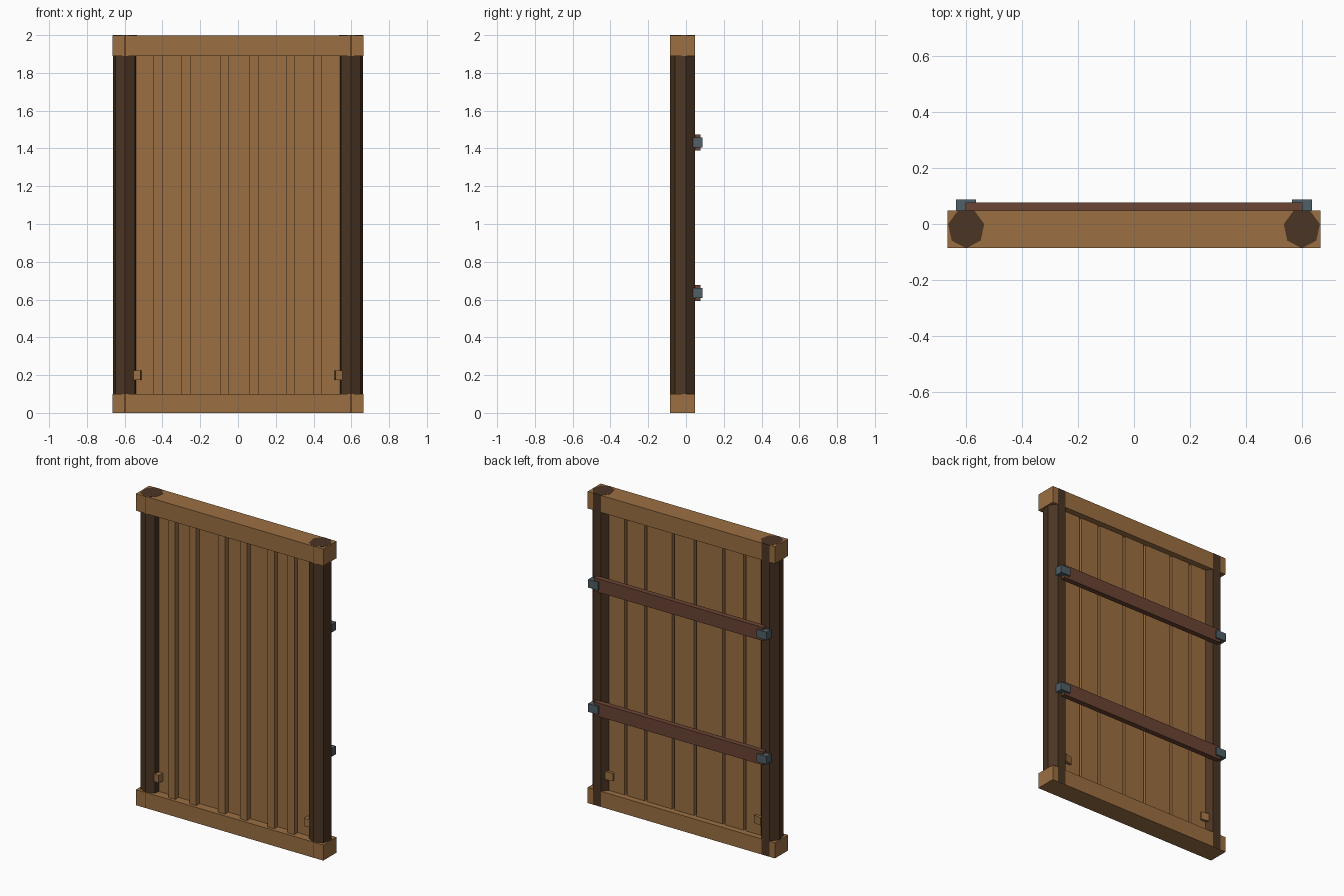
import bpy
from math import pi, sin, cos, radians

cube = bpy.data.objects.get("Cube")
if cube:
    bpy.data.objects.remove(cube, do_unlink=True)


def material(name, rgb):
    mat = bpy.data.materials.new(name)
    mat.use_nodes = True
    color = (*rgb, 1)
    mat.diffuse_color = color
    mat.node_tree.nodes["Principled BSDF"].inputs["Base Color"].default_value = color
    return mat


tan_wood = material("tan wood", (0.33, 0.16, 0.055))
dark_wood = material("dark wood", (0.07, 0.035, 0.017))
red_wood = material("reddish wood", (0.147, 0.058, 0.034))
metal = material("grey blue metal", (0.08, 0.115, 0.133))


def prism(name, outline, z0, z1, mat):
    """Extrude a counter-clockwise xy outline from z0 to z1."""
    n = len(outline)
    verts = [(x, y, z) for z in (z0, z1) for x, y in outline]
    faces = [tuple(reversed(range(n))), tuple(range(n, 2 * n))]
    faces += [(i, (i + 1) % n, (i + 1) % n + n, i + n) for i in range(n)]
    mesh = bpy.data.meshes.new(name)
    mesh.from_pydata(verts, [], faces)
    mesh.materials.append(mat)
    obj = bpy.data.objects.new(name, mesh)
    bpy.context.collection.objects.link(obj)
    return obj


def box(name, x, y, z, mat):
    outline = [(x[0], y[0]), (x[1], y[0]), (x[1], y[1]), (x[0], y[1])]
    return prism(name, outline, *z, mat)


# Top and bottom beams
box("bottom_beam", (-0.665, 0.665), (-0.085, 0.048), (0, 0.1), tan_wood)
box("top_beam", (-0.665, 0.665), (-0.085, 0.048), (1.89, 1.999), tan_wood)

# Seven-sided posts running through the beams, a corner facing forward
for side, label in ((1, "left"), (-1, "right")):
    angles = [2 * pi * i / 7 - pi / 2 for i in range(7)]
    ring = [(side * 0.598 + 0.066 * cos(a), -0.0155 + 0.0705 * sin(a)) for a in angles]
    prism(label + "_post", ring, 0.001, 2, dark_wood)

# Planks with narrow gaps, and battens covering the gaps in front
seams = [-0.424, -0.275, -0.072, 0.084, 0.279, 0.421]
edges = [-0.6] + seams + [0.6]
for i, (a, b) in enumerate(zip(edges, edges[1:])):
    box(f"plank_{i + 1}", (a + 0.008, b - 0.008), (-0.03, 0.01), (0.09, 1.9), tan_wood)
for i, x in enumerate(seams):
    box(f"batten_{i + 1}", (x - 0.024, x + 0.024), (-0.065, -0.03), (0.09, 1.9), tan_wood)

# Small pegs through the planks beside the posts, slightly turned
for side, label in ((1, "left"), (-1, "right")):
    peg = box(label + "_peg", (-0.026, 0.026), (-0.047, 0.047), (0.175, 0.225), tan_wood)
    peg.location = (side * 0.534, -0.018, 0)
    peg.rotation_euler.z = side * radians(10)

# Rear cross bars held by metal brackets
for z, level in ((0.635, "lower"), (1.432, "upper")):
    box(level + "_bar", (-0.6, 0.6), (0.043, 0.077), (z - 0.043, z + 0.043), red_wood)
    for side, label in ((1, "left"), (-1, "right")):
        x = sorted((side * 0.563, side * 0.634))
        box(f"{level}_{label}_bracket", x, (0.038, 0.088), (z - 0.026, z + 0.026), metal)
